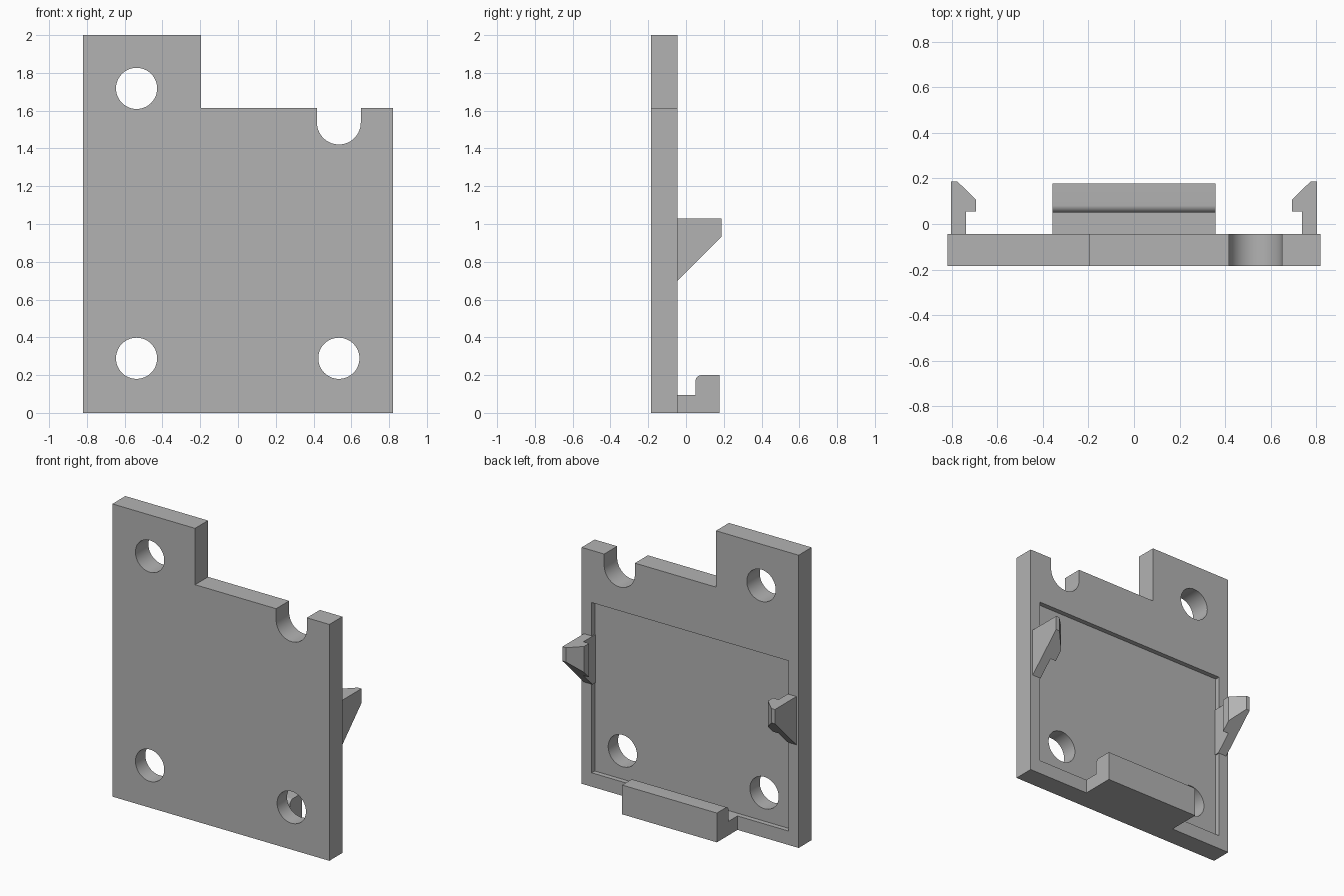
import bpy, bmesh, math
from mathutils import Vector

cube = bpy.data.objects.get("Cube")
if cube:
    bpy.data.objects.remove(cube, do_unlink=True)

grey = bpy.data.materials.new("plain grey")
grey.use_nodes = True
colour = (0.45, 0.45, 0.45, 1)
grey.diffuse_color = colour
grey.node_tree.nodes["Principled BSDF"].inputs["Base Color"].default_value = colour

FRONT, BACK, FLOOR = -0.185, -0.045, -0.078


def extrude(name, profile, push, slice_plane=None):
    """Closed prism from a planar 3D profile, optionally trimmed by a plane."""
    bm = bmesh.new()
    face = bm.faces.new([bm.verts.new(p) for p in profile])
    new = bmesh.ops.extrude_face_region(bm, geom=[face])["geom"]
    bmesh.ops.translate(bm, vec=push, verts=[g for g in new if isinstance(g, bmesh.types.BMVert)])
    if slice_plane:
        cut = bmesh.ops.bisect_plane(bm, geom=bm.verts[:] + bm.edges[:] + bm.faces[:],
                                     plane_co=slice_plane[0], plane_no=slice_plane[1],
                                     clear_outer=True)["geom_cut"]
        bmesh.ops.holes_fill(bm, edges=[g for g in cut if isinstance(g, bmesh.types.BMEdge)])
    bmesh.ops.recalc_face_normals(bm, faces=bm.faces[:])
    mesh = bpy.data.meshes.new(name)
    bm.to_mesh(mesh)
    bm.free()
    mesh.materials.append(grey)
    obj = bpy.data.objects.new(name, mesh)
    bpy.context.collection.objects.link(obj)
    return obj


def arc(cx, cz, r, start, end, steps):
    return [(cx + r * math.cos(a), cz + r * math.sin(a))
            for a in (math.radians(start + (end - start) * i / steps) for i in range(steps + 1))]


def cut(target, cutter):
    mod = target.modifiers.new("cut", "BOOLEAN")
    mod.operation, mod.solver, mod.object = "DIFFERENCE", "EXACT", cutter
    bpy.context.view_layer.objects.active = target
    bpy.ops.object.modifier_apply(modifier=mod.name)
    bpy.data.objects.remove(cutter, do_unlink=True)


def smooth(obj):
    bpy.ops.object.select_all(action="DESELECT")
    obj.select_set(True)
    bpy.context.view_layer.objects.active = obj
    bpy.ops.object.shade_smooth_by_angle(angle=math.radians(30))


# Plate outline with the stepped top and the open round-bottomed slot
outline = [(-0.82, 0), (0.82, 0), (0.82, 1.615), (0.65, 1.615)]
outline += arc(0.534, 1.537, 0.116, 0, -180, 32)
outline += [(0.418, 1.615), (-0.195, 1.615), (-0.195, 2), (-0.82, 2)]
plate = extrude("back_plate", [(x, FRONT, z) for x, z in outline], (0, BACK - FRONT, 0))

# Shallow rectangular recess in the back
recess = [(-0.744, 0.095), (0.744, 0.095), (0.744, 1.258), (-0.744, 1.258)]
cut(plate, extrude("recess_cutter", [(x, FLOOR, z) for x, z in recess], (0, 0.2, 0)))

# Round screw holes
for x, z in ((-0.537, 1.718), (-0.537, 0.289), (0.534, 0.289)):
    ring = arc(x, z, 0.109, 0, 360, 48)[:-1]
    cut(plate, extrude("hole_cutter", [(px, -0.4, pz) for px, pz in ring], (0, 0.8, 0)))
smooth(plate)

# Bottom ledge with an upturned lip and rounded inner corner
ledge = [(BACK, 0), (0.178, 0), (0.178, 0.2)]
ledge += arc(0.082, 0.168, 0.032, 90, 180, 10)
ledge += [(0.05, 0.095), (BACK, 0.095)]
smooth(extrude("bottom_ledge", [(-0.358, y, z) for y, z in ledge], (0.716, 0, 0)))

# Side snap hooks: barbed profile, underside trimmed to a slope
hook = [(0.803, BACK), (0.803, 0.187), (0.776, 0.187), (0.695, 0.108),
        (0.695, 0.054), (0.738, 0.054), (0.738, FLOOR), (0.744, FLOOR), (0.744, BACK)]
for name, side in (("left_hook", 1), ("right_hook", -1)):
    extrude(name, [(side * x, y, 0.7) for x, y in hook], (0, 0, 0.33),
            (Vector((0, BACK, 0.7)), Vector((0, 1, -1))))
